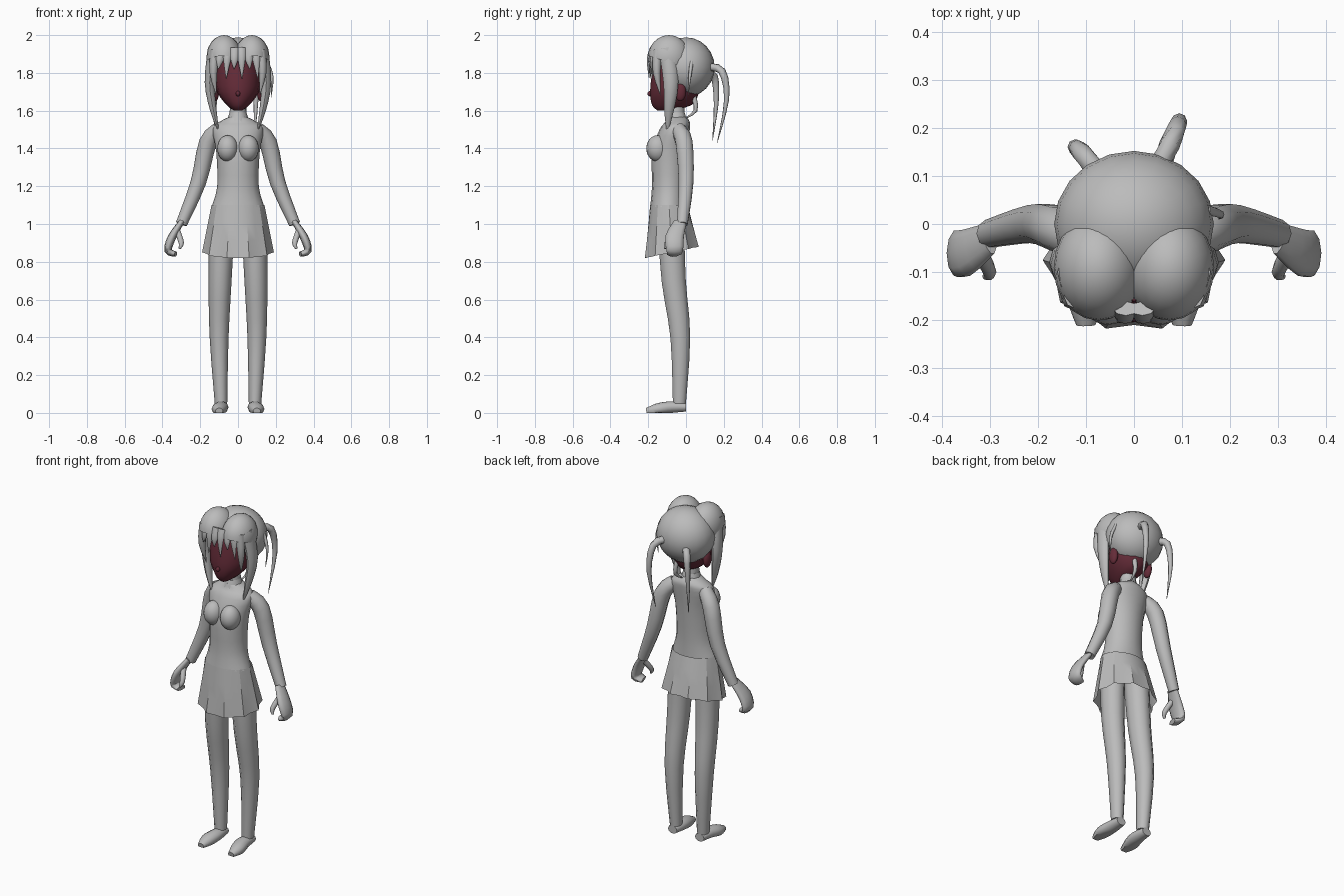
import bpy, bmesh, math
from mathutils import Vector, Matrix

default_cube = bpy.data.objects.get("Cube")
if default_cube:
    bpy.data.objects.remove(default_cube, do_unlink=True)

AXIS_Y = Vector((0, 1, 0))
AXIS_Z = Vector((0, 0, 1))


def make_material(name, colour):
    material = bpy.data.materials.new(name)
    material.use_nodes = True
    material.diffuse_color = (*colour, 1)
    shader = material.node_tree.nodes["Principled BSDF"]
    shader.inputs["Base Color"].default_value = (*colour, 1)
    return material


GREY = make_material("plain grey", (.5, .5, .5))
RED = make_material("dark red", (.13, .025, .04))


def finish(mesh_builder, name, material, sharp_angle=60):
    bmesh.ops.recalc_face_normals(mesh_builder, faces=mesh_builder.faces)
    mesh = bpy.data.meshes.new(name)
    mesh_builder.to_mesh(mesh)
    mesh_builder.free()
    part = bpy.data.objects.new(name, mesh)
    bpy.context.collection.objects.link(part)
    mesh.materials.append(material)
    bpy.ops.object.select_all(action="DESELECT")
    part.select_set(True)
    bpy.context.view_layer.objects.active = part
    bpy.ops.object.shade_smooth_by_angle(angle=math.radians(sharp_angle))


def circle(sides):
    angles = [math.tau * i / sides for i in range(sides)]
    return [(math.cos(angle), math.sin(angle)) for angle in angles]


def smooth_path(rows, steps=3):
    """Fill in a smooth curve through a few rows of values."""
    rows = [Vector(row) for row in rows]
    padded = [rows[0], *rows, rows[-1]]
    result = []
    for a, b, c, d in zip(padded, padded[1:], padded[2:], padded[3:]):
        for step in range(steps):
            t = step / steps
            bend = (2 * a - 5 * b + 4 * c - d) * t * t
            twist = (3 * b - 3 * c + d - a) * t * t * t
            result.append(b + ((c - a) * t + bend + twist) / 2)
    return result + [rows[-1]]


def loft(name, rings, material=GREY, sharp_angle=60, caps=True):
    """Skin a list of closed rings, keeping everything above the floor."""
    builder = bmesh.new()
    loops = [[builder.verts.new((x, y, max(z, 0))) for x, y, z in ring] for ring in rings]
    for lower, upper in zip(loops, loops[1:]):
        for i in range(len(lower)):
            builder.faces.new((lower[i - 1], lower[i], upper[i], upper[i - 1]))
    if caps:
        builder.faces.new(loops[0])
        builder.faces.new(loops[-1])
    finish(builder, name, material, sharp_angle)


def body(name, rows, material):
    """Level ovals given as height, half width, front and back."""
    rings = []
    for height, width, front, back in smooth_path(rows):
        middle, depth = (front + back) / 2, (back - front) / 2
        rings.append([(width * c, middle + depth * s, height) for c, s in circle(16)])
    loft(name, rings, material)


def tube(name, rows, side=1, depth=1, across=AXIS_Y, sides=10):
    """Oval tube along rows of x, y, z and half width."""
    rows = smooth_path(rows)
    points = [Vector((row[0] * side, row[1], row[2])) for row in rows]
    rings = []
    for i, (point, row) in enumerate(zip(points, rows)):
        ahead = points[min(i + 1, len(points) - 1)]
        along = (ahead - points[max(i - 1, 0)]).normalized()
        u = across.cross(along).normalized() * row[3]
        v = along.cross(u) * depth
        rings.append([point + u * c + v * s for c, s in circle(sides)])
    loft(name, rings)


def lock(name, points, width, side=1, depth=1):
    """Hair strand that narrows to a tip by rule."""
    last = len(points) - 1
    rows = [(*point, width * (1.05 - (i / last) ** 2)) for i, point in enumerate(points)]
    tube(name, rows, side, depth, sides=8)


def ball(name, centre, radii, material=GREY, keep_above=None):
    """Ellipsoid, optionally trimmed by a plane given as point and normal."""
    builder = bmesh.new()
    bmesh.ops.create_uvsphere(builder, u_segments=20, v_segments=12, radius=1)
    placing = Matrix.Translation(centre) @ Matrix.Diagonal((*radii, 1))
    bmesh.ops.transform(builder, verts=builder.verts, matrix=placing)
    if keep_above:
        geometry = [*builder.verts, *builder.edges, *builder.faces]
        point, normal = keep_above
        bmesh.ops.bisect_plane(builder, geom=geometry, plane_co=point,
                               plane_no=normal, clear_inner=True)
    finish(builder, name, material)


def pleated_skirt(sides=20, levels=4):
    """Flared skirt, longer at the front, with folds that deepen downwards."""
    rings = []
    for level in range(levels):
        drop = level / (levels - 1)
        ring = []
        for i, (c, s) in enumerate(circle(sides)):
            fold = 1 - drop * (i % 2) / 10
            x = (.14 + .05 * drop) * fold * c
            y = (.1 + .05 * drop) * fold * s - .09 + .015 * drop
            ring.append((x, y, 1.1 - drop * (.25 - .03 * s)))
        rings.append(ring)
    loft("skirt", rings, GREY, sharp_angle=20, caps=False)


# Torso, neck, collar and skirt
body("torso", [(1.09, .14, -.19, 0), (1.2, .11, -.18, 0), (1.38, .115, -.18, .01),
               (1.5, .135, -.14, .02), (1.54, .1, -.11, .02), (1.57, .04, -.1, 0)], GREY)
tube("neck", [(0, -.05, 1.5, .05), (0, -.05, 1.66, .04)])
tube("collar", [(0, -.05, 1.54, .06), (0, -.05, 1.59, .045)])
pleated_skirt()

# Face with a pointed chin
body("face", [(1.6, .02, -.15, -.08), (1.63, .06, -.18, .03), (1.7, .11, -.19, .07),
              (1.8, .12, -.18, .09), (1.9, .1, -.16, .07)], RED)
ball("nose", (0, -.19, 1.69), (.012, .014, .014), RED)

# Cap of hair, open over the face
ball("hair_cap", (0, 0, 1.83), (.166, .152, .158), keep_above=((0, 0, 1.66), (0, 2, 1)))

# Mirrored parts
for side, word in ((1, "left"), (-1, "right")):
    ball(f"{word}_chest", (.055 * side, -.15, 1.4), (.055, .06, .07))
    tube(f"{word}_leg", [(.09, -.035, .05, .033), (.1, -.03, .4, .05),
                         (.095, -.065, .7, .061), (.085, -.08, 1, .067)], side, depth=1.1)
    tube(f"{word}_foot", [(.09, 0, .03, .03), (.09, -.08, .03, .04),
                          (.1, -.15, .02, .04), (.1, -.21, .01, .02)],
         side, depth=.8, across=AXIS_Z)
    tube(f"{word}_arm", [(.1, -.04, 1.5, .04), (.16, -.01, 1.43, .047),
                         (.21, 0, 1.22, .041), (.3, -.02, 1, .03)], side)
    # Half closed hand
    tube(f"{word}_palm", [(.3, -.03, 1.01, .015), (.35, -.06, .93, .022),
                          (.37, -.06, .86, .02), (.33, -.07, .84, .014)], side, depth=2.3)
    tube(f"{word}_thumb", [(.32, -.06, .96, .016), (.3, -.1, .9, .014),
                           (.31, -.11, .87, .006)], side)
    ball(f"{word}_ear", (.12 * side, -.03, 1.7), (.02, .03, .05), RED)
    # Swept hair above the forehead and long locks beside the face
    ball(f"{word}_fringe_top", (.074 * side, -.09, 1.88), (.093, .112, .12),
         keep_above=((0, -.1, 1.86), (0, .3, 1)))
    lock(f"{word}_side_lock", [(.13, -.1, 1.93), (.15, -.08, 1.75), (.13, -.09, 1.6),
                               (.1, -.1, 1.48)], .028, side, depth=1.5)
    lock(f"{word}_cheek_lock", [(.12, -.15, 1.92), (.13, -.155, 1.8), (.115, -.135, 1.68)],
         .025, side)

# Spiky fringe, fanning out from the parting
for i in range(6):
    x = (i - 2.5) * .035
    front = abs(x) / 4 - .2
    tip = 1.82 - .05 * (i % 2)
    lock("fringe_lock", [(x, front + .02, 1.93), (x * 1.1, front, 1.87),
                         (x * 1.2, front, tip)], .025, depth=.6)

# Loose tails at the back and small wisps
lock("back_tail_left", [(.05, .11, 1.83), (.085, .19, 1.81), (.095, .215, 1.66),
                        (.085, .165, 1.43)], .022)
lock("back_tail_right", [(-.07, .1, 1.8), (-.11, .15, 1.78), (-.125, .16, 1.64),
                         (-.115, .14, 1.44)], .021)
lock("side_wisp", [(.15, .03, 1.86), (.18, .02, 1.78), (.176, .01, 1.67)], .01)
lock("nape_wisp", [(.03, .04, 1.68), (.035, .05, 1.6), (.02, -.02, 1.55)], .013)
